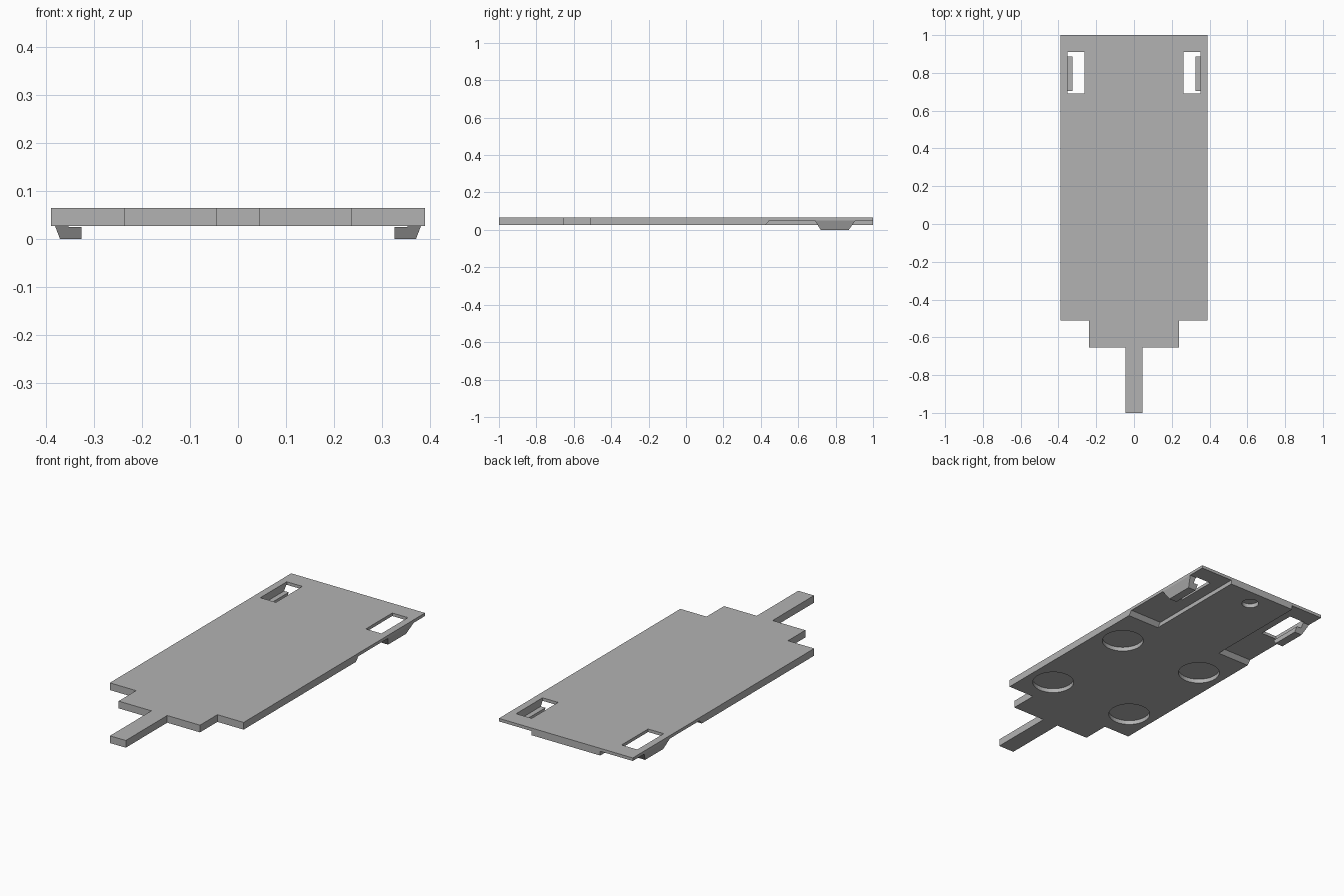
import bpy, bmesh
from mathutils import Matrix

cube = bpy.data.objects.get("Cube")
if cube:
    bpy.data.objects.remove(cube, do_unlink=True)

TOP, BASE, THIN = 0.065, 0.027, 0.049

grey = bpy.data.materials.new("plain_grey")
grey.use_nodes = True
grey.diffuse_color = (0.45, 0.45, 0.45, 1)
grey.node_tree.nodes["Principled BSDF"].inputs["Base Color"].default_value = grey.diffuse_color


def prism(name, near, far):
    """Closed solid between two matching outlines of 3D points."""
    bm = bmesh.new()
    a = [bm.verts.new(p) for p in near]
    b = [bm.verts.new(p) for p in far]
    n = len(a)
    bm.faces.new(a)
    bm.faces.new(b[::-1])
    for i in range(n):
        j = (i + 1) % n
        bm.faces.new((a[j], a[i], b[i], b[j]))
    return finish(name, bm)


def disc(name, x, y, radius):
    bm = bmesh.new()
    height = 2 * (THIN - BASE)
    bmesh.ops.create_cone(bm, cap_ends=True, segments=48, radius1=radius, radius2=radius,
                          depth=height, matrix=Matrix.Translation((x, y, BASE)))
    return finish(name, bm)


def finish(name, bm):
    bmesh.ops.recalc_face_normals(bm, faces=bm.faces)
    mesh = bpy.data.meshes.new(name)
    bm.to_mesh(mesh)
    bm.free()
    mesh.materials.append(grey)
    obj = bpy.data.objects.new(name, mesh)
    bpy.context.collection.objects.link(obj)
    return obj


# Stepped plate with a narrow front tongue
half = [(0.39, 1), (0.39, -0.51), (0.237, -0.51), (0.237, -0.655), (0.046, -0.655), (0.046, -1)]
outline = half + [(-x, y) for x, y in reversed(half)]
plate = prism("plate", [(x, y, BASE) for x, y in outline], [(x, y, TOP) for x, y in outline])

cutters = []
for side in (1, -1):
    # Ramped relief under each rear side
    relief = [(0.405, BASE - 0.022), (0.445, THIN), (1.1, THIN), (1.1, BASE - 0.022)]
    cutters.append(prism("relief_cutter", [(side * 0.2, y, z) for y, z in relief],
                         [(side * 0.5, y, z) for y, z in relief]))
    # Rectangular window above each hook
    slot = [(0.262, 0.69), (0.353, 0.69), (0.353, 0.91), (0.262, 0.91)]
    cutters.append(prism("window_cutter", [(side * x, y, -0.1) for x, y in slot],
                         [(side * x, y, 0.2) for x, y in slot]))
    # Round recesses in the underside
    for y in (-0.335, 0.21):
        cutters.append(disc("recess_cutter", side * 0.25, y, 0.103))
cutters.append(disc("small_recess_cutter", 0, 0.91, 0.042))

for cutter in cutters:
    cutter.hide_render = True
    mod = plate.modifiers.new("cut", 'BOOLEAN')
    mod.operation = 'DIFFERENCE'
    mod.solver = 'EXACT'
    mod.object = cutter

# Bake the cuts and drop the cutters
bpy.context.view_layer.update()
cut_mesh = bpy.data.meshes.new_from_object(plate.evaluated_get(bpy.context.evaluated_depsgraph_get()))
plate.modifiers.clear()
plate.data = cut_mesh
for cutter in cutters:
    bpy.data.objects.remove(cutter, do_unlink=True)

# Hooks: a sloping outer wall with an inward lip, tapered at both ends
section = [(0.353, THIN), (0.353, 0.025), (0.326, 0.025), (0.326, 0), (0.371, 0), (0.39, THIN)]
for side, label in ((1, "left"), (-1, "right")):
    front = [(side * x, 0.72 - 0.03 * z / THIN, z) for x, z in section]
    back = [(side * x, 0.87 + 0.035 * z / THIN, z) for x, z in section]
    prism(label + "_hook", front, back)
